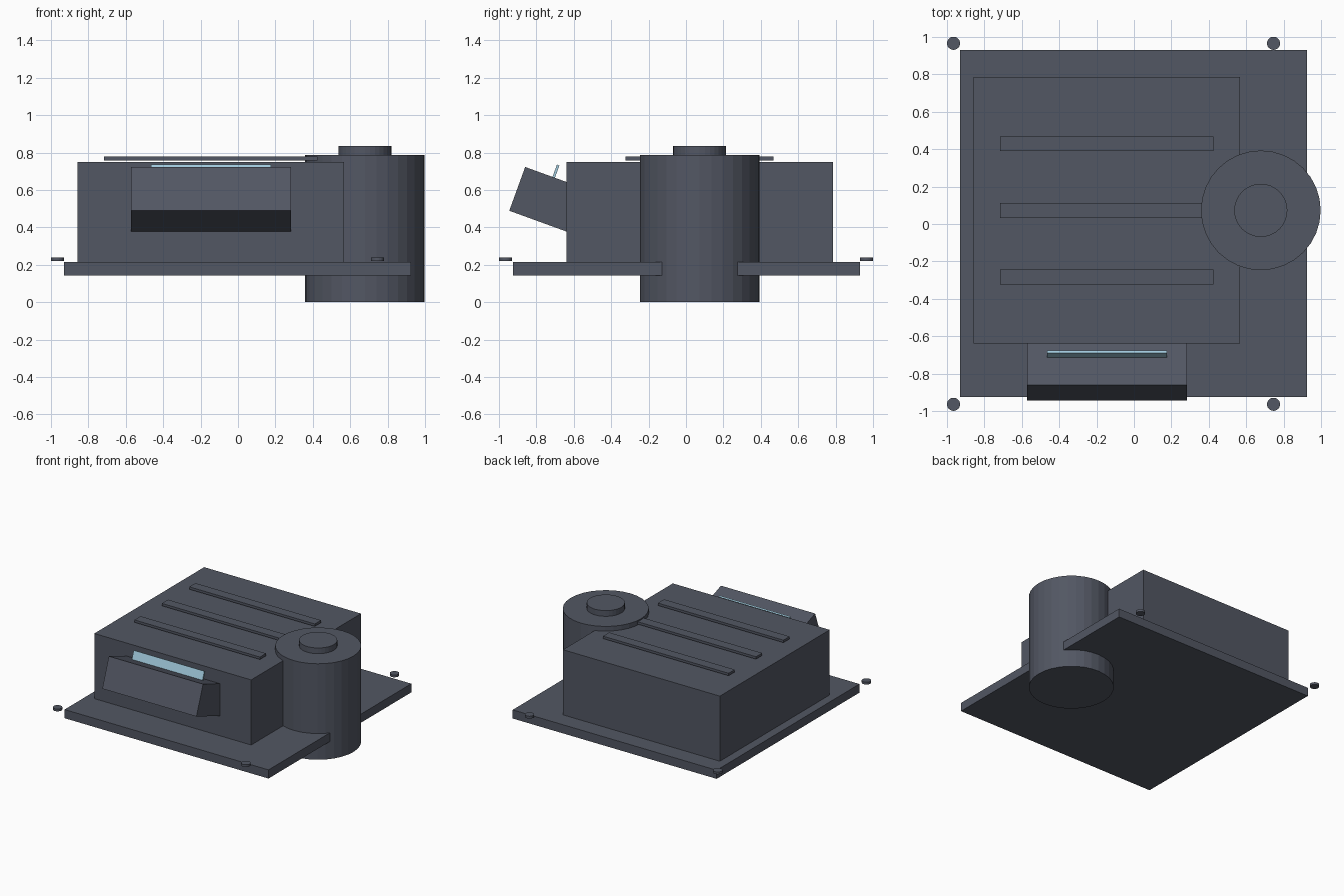
import bpy, bmesh, math
from mathutils import Matrix

if "Cube" in bpy.data.objects:
    bpy.data.objects.remove(bpy.data.objects["Cube"])


def material(name, rgb):
    m = bpy.data.materials.new(name)
    m.diffuse_color = (*rgb, 1)
    m.use_nodes = True
    m.node_tree.nodes["Principled BSDF"].inputs["Base Color"].default_value = m.diffuse_color
    return m


SLATE = material("slate_grey", (0.085, 0.095, 0.125))
BLUE = material("pale_blue", (0.36, 0.60, 0.73))


def finish(bm, name, mat):
    me = bpy.data.meshes.new(name)
    bm.to_mesh(me)
    bm.free()
    me.materials.append(mat)
    ob = bpy.data.objects.new(name, me)
    bpy.context.collection.objects.link(ob)
    return ob


def box(name, centre, size, mat=SLATE, tilt=0):
    bm = bmesh.new()
    bmesh.ops.create_cube(bm, size=1, matrix=Matrix.Diagonal((*size, 1)))
    ob = finish(bm, name, mat)
    ob.location = centre
    ob.rotation_euler.x = math.radians(tilt)
    return ob


def cylinder(name, x, y, z0, z1, r, sides):
    bm = bmesh.new()
    bmesh.ops.create_cone(bm, cap_ends=True, segments=sides,
                          radius1=r, radius2=r, depth=z1 - z0)
    ob = finish(bm, name, SLATE)
    ob.location = (x, y, (z0 + z1) / 2)
    return ob


# Base slab and main housing
box("base_plate", (-0.002, 0.002, 0.179), (1.854, 1.854, 0.071))
box("housing", (-0.145, 0.073, 0.482), (1.426, 1.426, 0.535))

# Raised strips on the roof
for i in (-1, 0, 1):
    box(f"roof_strip_{i + 2}", (-0.145, 0.073 + i * 0.356, 0.768),
        (1.141, 0.08, 0.02))

# Side tower with its cap
cylinder("tower", 0.678, 0.073, 0, 0.788, 0.32, 32)
cylinder("tower_cap", 0.678, 0.073, 0.745, 0.835, 0.142, 32)

# Tilted console and the screen rising from its top
box("console", (-0.144, -0.735, 0.545), (0.856, 0.356, 0.249), tilt=-20)
box("screen", (-0.144, -0.703, 0.679), (0.642, 0.014, 0.115), BLUE, tilt=-20)

# Corner bolts
for x in (-0.965, 0.746):
    for y in (-0.964, 0.966):
        cylinder("corner_bolt", x, y, 0.221, 0.24, 0.035, 24)
